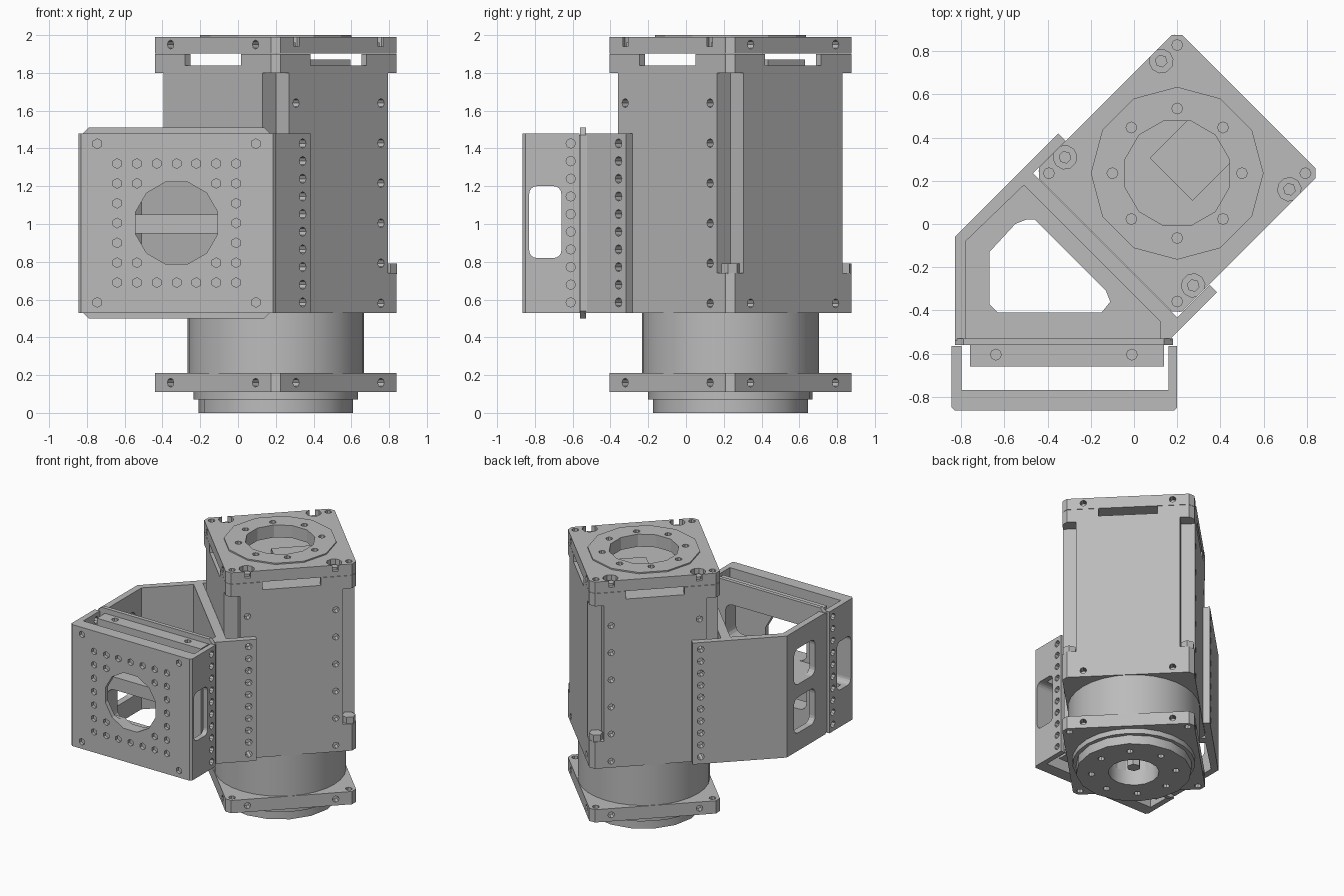
import bpy, bmesh, math
from mathutils import Matrix

if "Cube" in bpy.data.objects:
    bpy.data.objects.remove(bpy.data.objects["Cube"])

GREY = (0.5, 0.5, 0.5, 1)
mat = bpy.data.materials.new("machined grey")
mat.use_nodes = True
mat.diffuse_color = GREY
mat.node_tree.nodes["Principled BSDF"].inputs["Base Color"].default_value = GREY

# Column frame: turned 45 degrees, local x = north-east, local y = north-west
COLUMN = Matrix.Translation((0.2, 0.235, 0)) @ Matrix.Rotation(math.pi / 4, 4, 'Z')
WORLD = Matrix.Identity(4)


def solid(bm, pts, lo, hi, axis='Z'):
    """Extrude a 2D outline from lo to hi along an axis."""
    def at(p, c):
        a, b = p
        return {'X': (c, a, b), 'Y': (a, c, b), 'Z': (a, b, c)}[axis]
    low = [bm.verts.new(at(p, lo)) for p in pts]
    high = [bm.verts.new(at(p, hi)) for p in pts]
    faces = [bm.faces.new(low), bm.faces.new(high)]
    n = len(pts)
    for i in range(n):
        j = (i + 1) % n
        faces.append(bm.faces.new((low[i], low[j], high[j], high[i])))
    bmesh.ops.recalc_face_normals(bm, faces=faces)


def ngon(n, r, x=0, y=0, phase=0):
    steps = [math.radians(phase) + i * math.tau / n for i in range(n)]
    return [(x + r * math.cos(t), y + r * math.sin(t)) for t in steps]


def rect(x0, x1, y0, y1, r=0, steps=1):
    """Rectangle; r with one step chamfers the corners, more steps round them."""
    if not r:
        return [(x0, y0), (x1, y0), (x1, y1), (x0, y1)]
    pts = []
    corners = [(x1 - r, y1 - r), (x0 + r, y1 - r), (x0 + r, y0 + r), (x1 - r, y0 + r)]
    for k, (cx, cy) in enumerate(corners):
        for i in range(steps + 1):
            t = (k + i / steps) * math.pi / 2
            pts.append((cx + r * math.cos(t), cy + r * math.sin(t)))
    return pts


def make(name, parts, place=WORLD):
    bm = bmesh.new()
    for part in parts:
        solid(bm, *part)
    bm.transform(place)
    mesh = bpy.data.meshes.new(name)
    bm.to_mesh(mesh)
    bm.free()
    mesh.materials.append(mat)
    obj = bpy.data.objects.new(name, mesh)
    bpy.context.scene.collection.objects.link(obj)
    return obj


def cut(obj, parts, place=WORLD):
    cutter = make("cutter", parts, place)
    cutter.hide_render = True
    mod = obj.modifiers.new("cut", 'BOOLEAN')
    mod.operation = 'DIFFERENCE'
    mod.solver = 'EXACT'
    mod.use_self = True
    mod.object = cutter
    bpy.context.view_layer.update()
    graph = bpy.context.evaluated_depsgraph_get()
    mesh = bpy.data.meshes.new_from_object(obj.evaluated_get(graph))
    obj.modifiers.clear()
    obj.data = mesh
    bpy.data.objects.remove(cutter)


H = 0.47       # half width of the column
T = 0.318      # sideways offset of the bolt holes
SIGNS = (-1, 1)
CORNERS = [(a, b) for a in SIGNS for b in SIGNS]
SQUARE = rect(-H, H, -H, H, 0.035)


def side_holes(axis, sides, heights):
    """Pairs of bolt holes in the column's side faces."""
    return [(ngon(8, 0.024, t * T, z), s * (H - 0.05), s * (H + 0.02), axis)
            for s in sides for t in SIGNS for z in heights]


ROWS = [0.58 + i * 0.212 for i in range(6)]

# Column body with corner notches, top slots and bolt holes
body = make("column_body", [(SQUARE, 0.53, 1.9)], COLUMN)
cut(body, [(rect(min(a * 0.37, a * 0.6), max(a * 0.37, a * 0.6),
                 min(b * 0.37, b * 0.6), max(b * 0.37, b * 0.6)), 0.74, 1.8)
           for a, b in CORNERS], COLUMN)
cut(body, [(rect(-0.43, 0.43, -0.43, 0.43), 1.84, 2)], COLUMN)
cut(body, [(rect(-0.6, 0.6, -0.21, 0.21), 1.84, 1.96)], COLUMN)
cut(body, [(rect(-0.21, 0.21, -0.6, 0.6), 1.84, 1.96)], COLUMN)
cut(body, side_holes('Y', SIGNS, ROWS) + side_holes('X', SIGNS, ROWS[:1]), COLUMN)
make("inner_block", [(rect(-0.04, 0.42, -0.14, 0.14), 1.83, 1.87)], COLUMN)
make("notch_nuts", [(ngon(6, 0.05, a * 0.42, b * 0.42), 0.735, 0.79)
                    for a, b in CORNERS], COLUMN)

# Top plate and its raised ring
RING_HOLES = [ngon(8, 0.025, x, y) for x, y in ngon(8, 0.3)]
top = make("top_plate", [(SQUARE, 1.902, 1.99)], COLUMN)
cut(top, [(ngon(12, 0.25), 1.8, 2.1)], COLUMN)
cut(top, [(ngon(10, 0.055, a * 0.315, b * 0.42), 1.94, 2.1) for a, b in CORNERS]
    + [(ngon(8, 0.025, a * 0.42, b * 0.42), 1.93, 2.1) for a, b in CORNERS]
    + side_holes('X', SIGNS, [1.95]), COLUMN)
make("top_plate_screws", [(ngon(6, 0.03, a * 0.315, b * 0.42), 1.93, 1.96)
                          for a, b in CORNERS], COLUMN)
ring = make("top_ring", [(ngon(12, 0.4, phase=15), 1.985, 2.0)], COLUMN)
cut(ring, [(ngon(12, 0.25), 1.8, 2.1)], COLUMN)
for part in (top, ring):
    cut(part, [(p, 1.94, 2.1) for p in RING_HOLES], COLUMN)

# Neck, lower flange and stepped foot
neck = make("neck", [(ngon(32, 0.468), 0.2, 0.535)], COLUMN)
flange = make("lower_flange", [(SQUARE, 0.11, 0.21)], COLUMN)
cut(flange, side_holes('X', SIGNS, [0.16]) + side_holes('Y', SIGNS, [0.16])
    + [(ngon(8, 0.025, a * 0.42, b * 0.42), 0, 0.3) for a, b in CORNERS], COLUMN)
step = make("foot_step", [(ngon(24, 0.435), 0.07, 0.112)], COLUMN)
foot = make("foot_disc", [(ngon(16, 0.41), 0, 0.072)], COLUMN)
for part in (flange, step, foot):
    cut(part, [(ngon(16, 0.18), -0.1, 0.3)], COLUMN)
cut(foot, [(p, -0.1, 0.05) for p in RING_HOLES], COLUMN)
make("foot_bolt", [(ngon(6, 0.05), 0.04, 0.21)], COLUMN)


def loc(u, v):
    return (COLUMN @ Matrix.Translation((u, v, 0))).translation.xy[:]


# Angled bracket: walls and wings around a shelf at mid height
G, W, END = 0.472, 0.52, -0.26
outline = [loc(END, W), (-0.83, -0.06), (-0.83, -0.54), (0.17, -0.54), loc(-0.555, -W),
           loc(END, -W), loc(END, -G), loc(-G, -G), loc(-G, G), loc(END, G)]
bracket = make("angle_bracket", [(outline, 0.53, 1.48)])
pocket = [(-0.78, -0.08), (-0.51, 0.18), (0.12, -0.45), (0.12, -0.6), (-0.78, -0.6)]
cut(bracket, [(pocket, 1.05, 1.6), (pocket, 0.4, 0.95)])
window = [(-0.5, 0.02), (-0.55, 0), (-0.67, -0.13), (-0.67, -0.37), (-0.63, -0.41),
          (-0.15, -0.41), (-0.11, -0.36), (-0.13, -0.31), (-0.46, 0.02)]
cut(bracket, [(window, 0.9, 1.1)])
PANES = ((0.67, 0.95), (1.05, 1.33))
cut(bracket, [(rect(-0.41, -0.15, lo, hi, 0.05, 4), -0.9, -0.7, 'X') for lo, hi in PANES])
HEIGHTS = [0.585 + i * 0.0935 for i in range(10)]
cut(bracket, [(ngon(8, 0.025, -T, z), s * 0.45, s * 0.55, 'Y')
              for s in SIGNS for z in HEIGHTS], COLUMN)

# Mounting plate and frame on the bracket's front
plate = make("mounting_plate", [(rect(-0.83, 0.18, 0.5, 1.51, 0.04), -0.56, -0.53, 'Y')])
frame = make("mounting_frame", [(rect(-0.76, 0.14, 0.53, 1.47), -0.66, -0.555, 'Y')])
for part in (plate, frame):
    cut(part, [(rect(-0.67, 0.03, lo, hi, 0.06, 4), -0.8, -0.4, 'Y') for lo, hi in PANES])
cut(frame, [(ngon(8, 0.025, x, -0.605), 1.4, 1.6) for x in (-0.64, -0.01)])

# U-shaped front channel with a grid of holes
channel = make("front_channel", [([
    (-0.845, -0.565), (-0.845, -0.85), (-0.83, -0.865), (0.185, -0.865), (0.2, -0.85),
    (0.2, -0.565), (0.16, -0.565), (0.16, -0.77), (-0.8, -0.77), (-0.8, -0.565)],
    0.53, 1.48)])
cut(channel, [(rect(-0.83, -0.66, 0.82, 1.2, 0.04, 4), -1, 0.4, 'X')])
CX, CZ, PITCH = -0.325, 1.005, 0.105
cut(channel, [(ngon(12, 0.225, CX, CZ, 15), -1, -0.7, 'Y')])
spots = [(i, j) for i in range(-3, 4) for j in range(-3, 4)
         if max(abs(i), abs(j)) == 3 or abs(i) == abs(j) == 2]
spots += [(4 * a, 4 * b) for a, b in CORNERS]
cut(channel, [(ngon(6, 0.026, CX + i * PITCH, CZ + j * PITCH, 30), -0.9, -0.84, 'Y')
              for i, j in spots])
cut(channel, [(ngon(8, 0.025, -0.61, z), x - 0.06, x + 0.06, 'X')
              for x in (-0.82, 0.18) for z in HEIGHTS])

# Smooth the round parts
for obj in bpy.context.selected_objects:
    obj.select_set(False)
for obj in (neck, step, foot):
    obj.select_set(True)
bpy.context.view_layer.objects.active = neck
bpy.ops.object.shade_smooth_by_angle(angle=math.radians(28))
